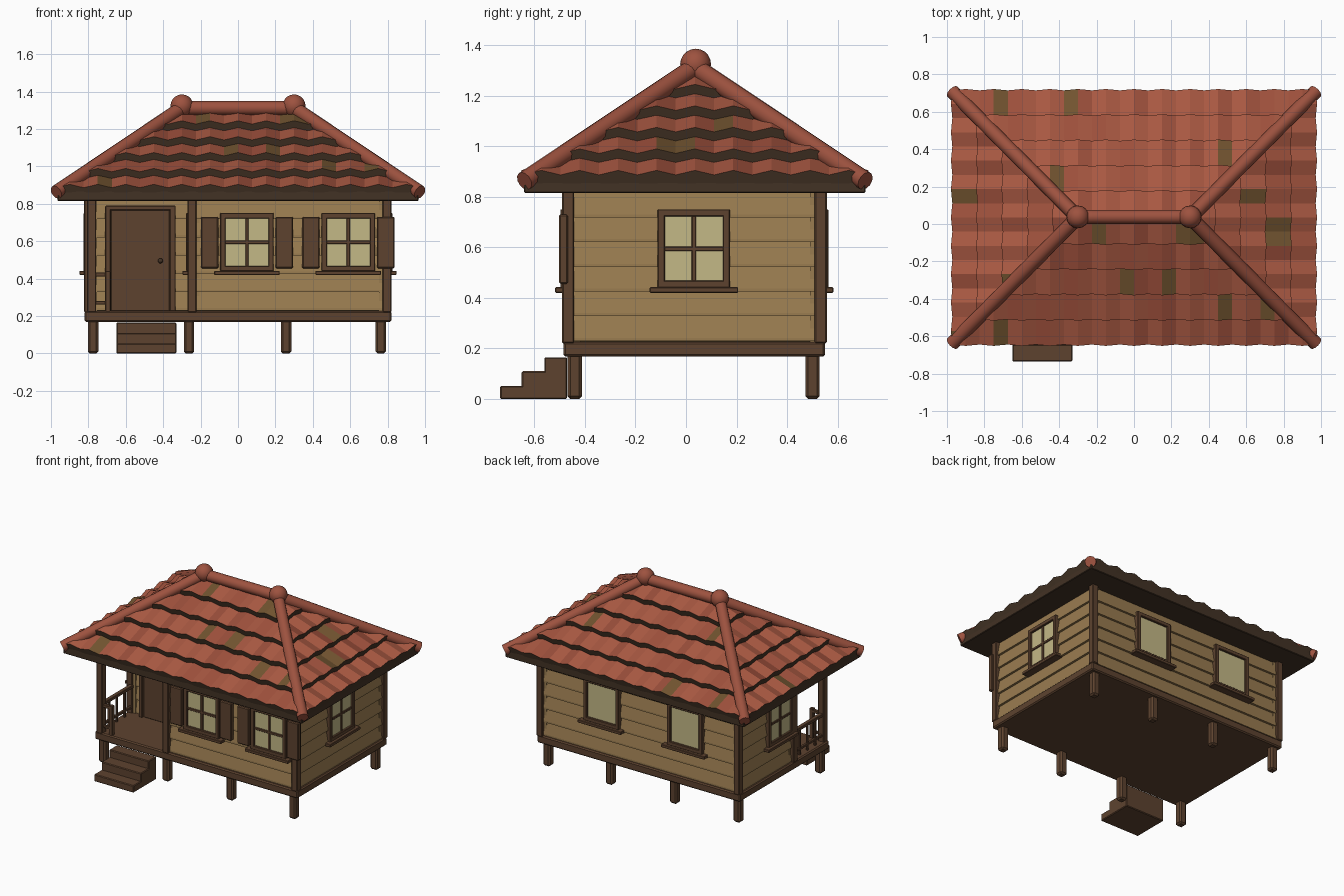
import bpy, bmesh, random
from math import radians, pi
from mathutils import Matrix, Vector

if "Cube" in bpy.data.objects:
    bpy.data.objects.remove(bpy.data.objects["Cube"])

random.seed(4)


def mat(name, rgb):
    m = bpy.data.materials.new(name)
    m.diffuse_color = (*rgb, 1)
    m.use_nodes = True
    m.node_tree.nodes["Principled BSDF"].inputs["Base Color"].default_value = m.diffuse_color
    return m


WALL = mat("board", (.32, .20, .08))
WOOD = mat("wood", (.11, .055, .028))
DARK = mat("dark_wood", (.055, .032, .018))
GLASS = mat("pane", (.55, .48, .24))
CAP = mat("ridge_red", (.34, .085, .05))
TILES = [mat("tile_a", (.40, .10, .055)), mat("tile_b", (.34, .08, .045)),
         mat("tile_moss", (.17, .09, .03))]


def finish(bm, name, mats, bevel=0):
    bmesh.ops.recalc_face_normals(bm, faces=bm.faces)
    me = bpy.data.meshes.new(name)
    bm.to_mesh(me)
    bm.free()
    ob = bpy.data.objects.new(name, me)
    bpy.context.collection.objects.link(ob)
    for m in mats:
        me.materials.append(m)
    if bevel:
        b = ob.modifiers.new("bevel", 'BEVEL')
        b.width = bevel
        b.segments = 1
    return ob


def boxes(name, spans, m, bevel=.005, frame=Matrix()):
    """One object out of boxes given as (x0, x1, y0, y1, z0, z1)."""
    bm = bmesh.new()
    for x0, x1, y0, y1, z0, z1 in spans:
        t = Matrix.Translation(((x0 + x1) / 2, (y0 + y1) / 2, (z0 + z1) / 2))
        s = Matrix.Diagonal((x1 - x0, y1 - y0, z1 - z0, 1))
        bmesh.ops.create_cube(bm, size=1, matrix=frame @ t @ s)
    return finish(bm, name, [m], bevel)


def facing(x, y, deg):
    # Local frame: x along the wall, -y outward; 0 degrees faces the front
    return Matrix.Translation((x, y, 0)) @ Matrix.Rotation(radians(deg), 4, 'Z')


def wall(name, frame, length):
    # Clapboard sawtooth profile extruded along the wall
    pts = [(.04, .22)]
    for k in range(6):
        z = .23 + k * .0975
        pts += [(-.012, z), (-.012, z + .012), (.004, z + .0975)]
    pts.append((.04, .82))
    bm = bmesh.new()
    f = bm.faces.new([bm.verts.new(frame @ Vector((-length / 2, n, z))) for n, z in pts])
    ex = bmesh.ops.extrude_face_region(bm, geom=[f])
    vs = [v for v in ex['geom'] if isinstance(v, bmesh.types.BMVert)]
    bmesh.ops.translate(bm, verts=vs, vec=frame.to_3x3() @ Vector((length, 0, 0)))
    finish(bm, name, [WALL])


def window(name, frame, cross=True, shutters=False):
    w, b, z0, z1 = .143, .028, .44, .75
    parts = [(-w, -w + b, -.03, .01, z0, z1), (w - b, w, -.03, .01, z0, z1),
             (-w, w, -.03, .01, z1 - b, z1), (-w, w, -.03, .01, z0, z0 + b),
             (-.175, .175, -.05, .01, .42, .442)]
    if cross:
        parts += [(-.009, .009, -.022, .01, z0, z1), (-w, w, -.022, .01, .585, .603)]
    boxes(name + "_frame", parts, WOOD, .003, frame)
    boxes(name + "_pane", [(-w + .01, w - .01, -.015, .01, z0 + .01, z1 - .01)], GLASS, 0, frame)
    if shutters:
        boxes(name + "_shutters", [(s * .2 - .047, s * .2 + .047, -.035, .0, .455, .73)
                                   for s in (-1, 1)], WOOD, .006, frame)


# Stilts, floor and steps
boxes("stilts", [(x - .028, x + .028, y - .028, y + .028, 0, .18)
                 for x in (-.775, -.262, .257, .763) for y in (-.44, .5)], WOOD, .011)
boxes("floor", [(-.82, .82, -.485, .55, .168, .226)], WOOD, .008)
boxes("steps", [(-.65, -.33, y, -.47, 0, z)
                for y, z in ((-.735, .052), (-.65, .11), (-.56, .165))], WOOD)

# Clapboard walls around the recessed corner porch
wall("front_wall", facing(.275, -.46, 0), 1.03)
wall("right_wall", facing(.795, .035, 90), 1.0)
wall("back_wall", facing(0, .53, 180), 1.6)
wall("left_wall", facing(-.795, .215, -90), .64)
wall("porch_back_wall", facing(-.51, -.09, 0), .58)
wall("porch_side_wall", facing(-.245, -.275, -90), .37)

# Corner and porch posts
boxes("posts", [(x - .024, x + .024, y - .024, y + .024, .22, .83)
                for x, y in ((-.782, -.463), (-.245, -.466), (.797, -.466),
                             (.797, .533), (-.797, .533), (-.8, -.09))], WOOD, .005)

# Windows
window("front_window_1", facing(.048, -.467, 0), shutters=True)
window("front_window_2", facing(.59, -.467, 0), shutters=True)
window("right_window", facing(.797, .031, 90))
window("left_window", facing(-.797, .075, -90))
window("porch_window", facing(-.247, -.275, -90))
window("back_window_1", facing(.295, .533, 180), cross=False)
window("back_window_2", facing(-.38, .533, 180), cross=False)

# Door
boxes("door_frame", [(-.71, -.68, -.135, -.08, .225, .79), (-.365, -.333, -.135, -.08, .225, .79),
                     (-.71, -.333, -.135, -.08, .765, .79)], WOOD)
boxes("door", [(-.682, -.363, -.12, -.08, .225, .768)], WOOD)
bm = bmesh.new()
bmesh.ops.create_uvsphere(bm, u_segments=10, v_segments=6, radius=.014,
                          matrix=Matrix.Translation((-.415, -.13, .495)))
finish(bm, "door_knob", [DARK])

# Porch railing
rail = [(-.8, -.77, -.45, -.09, .41, .432), (-.795, -.775, -.45, -.09, .262, .28),
        (-.77, -.69, -.475, -.45, .41, .432), (-.77, -.69, -.472, -.453, .262, .28),
        (-.71, -.682, -.478, -.45, .22, .44)]
rail += [(-.793, -.777, y - .008, y + .008, .225, .415) for y in (-.37, -.28, -.19)]
boxes("porch_railing", rail, WOOD, .003)

# Eave board under the tiles
CY, LX, LY, RUN, ROWS = .035, .975, .683, .675, 5
boxes("eave_board", [(-.965, .965, CY - .675, CY + .675, .815, .875)], DARK, .004)


def tile_slope(name, deg, half, depth):
    # Stepped rows of zigzag tiles, trimmed along the hips
    bm = bmesh.new()
    n = 2 * round(half / .075)
    step = RUN / ROWS
    for i in range(ROWS):
        z = .895 + .085 * i
        d0, d1 = -depth + i * step, -depth + (i + 1) * step
        cols = []
        for k in range(n + 1):
            u = -half + 2 * half * k / n
            h = .009 if k % 2 else -.009
            cols.append([bm.verts.new(p) for p in (
                (u, d0 + .012, z - .05), (u, d0 - h * .4, z + h), (u, d1 + .012, z + .05 + h))])
        for k, (a, b) in enumerate(zip(cols, cols[1:])):
            bm.faces.new((a[0], b[0], b[1], a[1])).material_index = 3
            f = bm.faces.new((a[1], b[1], b[2], a[2]))
            f.material_index = 2 if random.random() < .06 else random.choice((0, 0, 1))
    for s in (-1, 1):
        bmesh.ops.bisect_plane(bm, geom=bm.verts[:] + bm.edges[:] + bm.faces[:],
                               plane_co=(s * half, -depth, 0), plane_no=(s, 1, 0),
                               clear_outer=True)
    bm.transform(facing(0, CY, deg))
    finish(bm, name, TILES + [DARK])


for nm, deg, h, d in (("front", 0, LX, LY), ("right", 90, LY, LX),
                      ("back", 180, LX, LY), ("left", -90, LY, LX)):
    tile_slope(nm + "_roof_tiles", deg, h, d)


def cap(name, a, b, r=.038):
    # Round cap tile between two points
    a, b = Vector(a), Vector(b)
    bpy.ops.mesh.primitive_cylinder_add(vertices=12, radius=r, depth=(b - a).length,
                                        location=(a + b) / 2)
    ob = bpy.context.object
    ob.rotation_euler = (b - a).to_track_quat('Z', 'Y').to_euler()
    ob.name = name
    ob.data.materials.append(CAP)
    bpy.ops.object.shade_smooth_by_angle(angle=radians(40))


# Ridge, hips and ball finials
cap("ridge_cap", (-.3, CY + .003, 1.312), (.3, CY + .003, 1.312))
for sx in (-1, 1):
    for sy in (-1, 1):
        cap("hip_cap", (sx * .3, CY, 1.312), (sx * .972, CY + sy * .674, .862))
    bpy.ops.mesh.primitive_uv_sphere_add(segments=16, ring_count=10, radius=.061,
                                         location=(sx * .3, CY + .003, 1.324))
    bpy.context.object.name = "ridge_ball"
    bpy.context.object.data.materials.append(CAP)
    bpy.ops.object.shade_smooth_by_angle(angle=radians(40))
